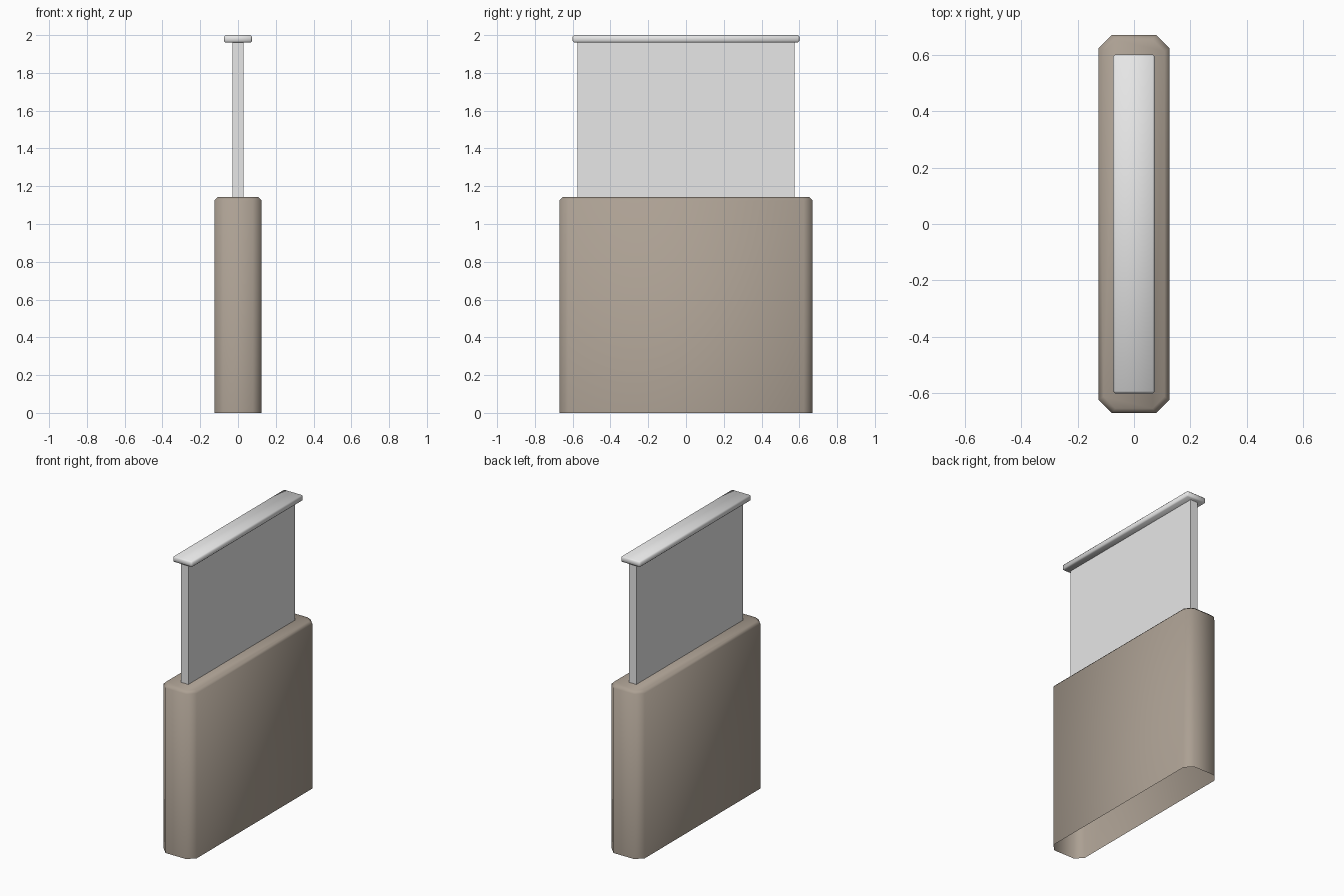
import bpy, bmesh, math

if "Cube" in bpy.data.objects:
    bpy.data.objects.remove(bpy.data.objects["Cube"])


def material(name, rgb):
    m = bpy.data.materials.new(name)
    m.diffuse_color = (*rgb, 1.0)
    m.use_nodes = True
    m.node_tree.nodes["Principled BSDF"].inputs["Base Color"].default_value = m.diffuse_color
    return m


brown = material("warm brown", (0.41, 0.35, 0.29))
grey = material("light grey", (0.8, 0.8, 0.8))


def finish(bm, name, mat, smooth=None):
    bmesh.ops.recalc_face_normals(bm, faces=bm.faces)
    me = bpy.data.meshes.new(name)
    bm.to_mesh(me)
    bm.free()
    me.materials.append(mat)
    ob = bpy.data.objects.new(name, me)
    bpy.context.collection.objects.link(ob)
    if smooth:
        bpy.ops.object.select_all(action='DESELECT')
        bpy.context.view_layer.objects.active = ob
        ob.select_set(True)
        bpy.ops.object.shade_smooth_by_angle(angle=math.radians(smooth))
    return ob


def box(hx, hy, z0, z1):
    bm = bmesh.new()
    bmesh.ops.create_cube(bm, size=1)
    for v in bm.verts:
        v.co = (v.co.x * 2 * hx, v.co.y * 2 * hy, z0 + (v.co.z + 0.5) * (z1 - z0))
    return bm


def octagon(bm, hx, hy, cut, z):
    pts = [(hx, -hy + cut), (hx, hy - cut), (hx - cut, hy), (-hx + cut, hy),
           (-hx, hy - cut), (-hx, -hy + cut), (-hx + cut, -hy), (hx - cut, -hy)]
    return [bm.verts.new((x, y, z)) for x, y in pts]


# Base block: chamfered corners, bevelled top rim, open underneath
bm = bmesh.new()
rings = [octagon(bm, 0.125, 0.67, 0.047, 0.0),
         octagon(bm, 0.125, 0.67, 0.047, 1.125),
         octagon(bm, 0.108, 0.653, 0.042, 1.142)]
for a, b in zip(rings, rings[1:]):
    for i in range(8):
        j = (i + 1) % 8
        bm.faces.new((a[i], a[j], b[j], b[i]))
bm.faces.new(rings[-1])
finish(bm, "base_block", brown, 60)

# Upright panel
bm = box(0.028, 0.575, 1.14, 1.965)
bottom = [f for f in bm.faces if f.calc_center_median().z < 1.15]
bmesh.ops.delete(bm, geom=bottom, context='FACES_ONLY')
finish(bm, "upright_panel", grey)

# Top rail with softened edges
bm = box(0.074, 0.6, 1.96, 2.0)
bmesh.ops.bevel(bm, geom=bm.edges[:], offset=0.008, segments=1, affect='EDGES')
finish(bm, "top_rail", grey, 60)
